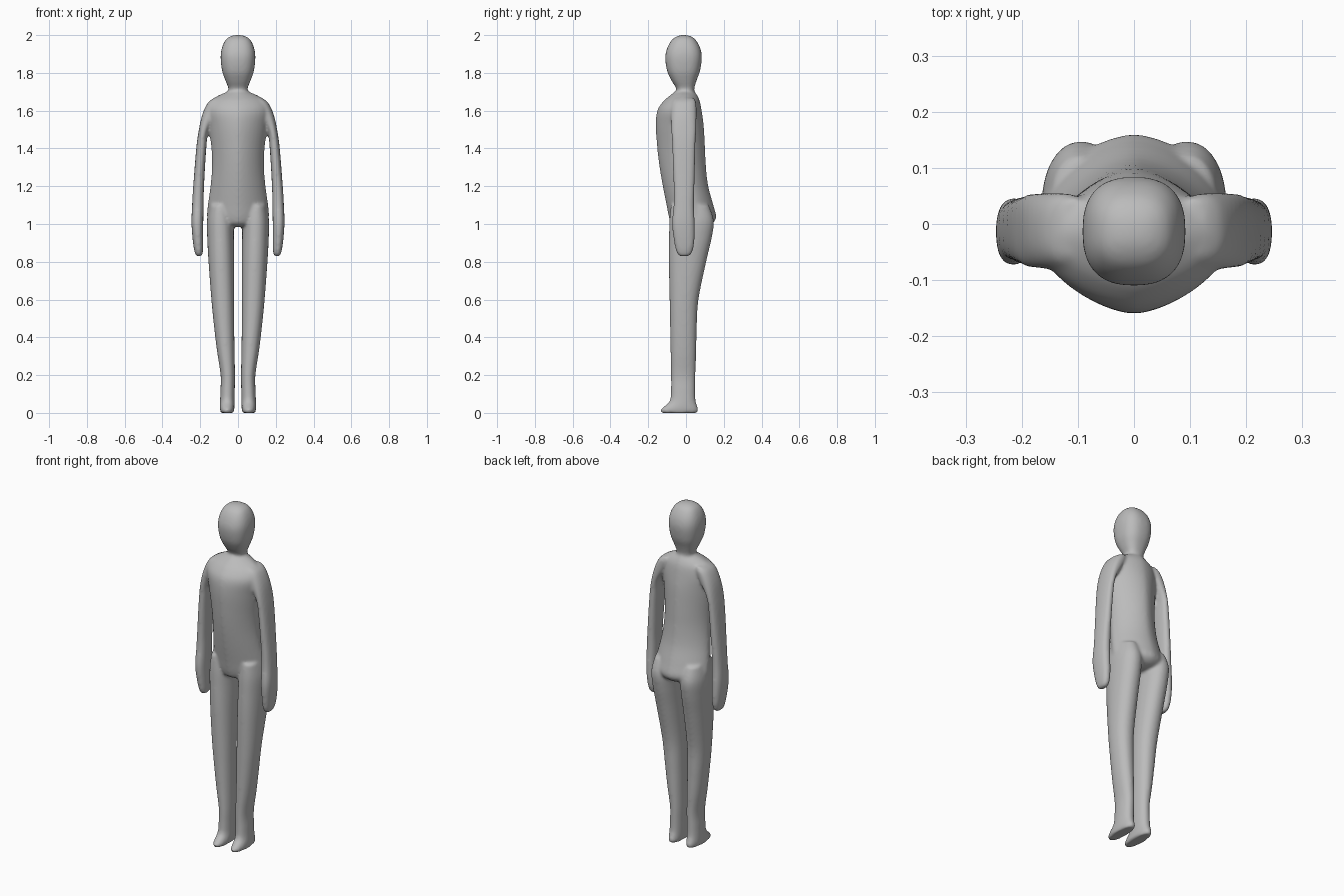
import bpy, bmesh
from math import cos, sin, tau
from mathutils import Vector

cube = bpy.data.objects.get("Cube")
if cube:
    bpy.data.objects.remove(cube)

SIDES, STEPS = 40, 5


def spline(rows):
    """Smoothly resample the section rows."""
    rows = [Vector(r) for r in rows]
    out = []
    for i in range(len(rows) - 1):
        a, b = rows[max(i - 1, 0)], rows[i]
        c, d = rows[i + 1], rows[min(i + 2, len(rows) - 1)]
        for k in range(STEPS):
            t = k / STEPS
            out.append(b + (c - a) * t / 2 + (2 * a - 5 * b + 4 * c - d) * t * t / 2
                       + (3 * b - a - 3 * c + d) * t ** 3 / 2)
    return out + [rows[-1]]


def power(v, e):
    return (1 if v > 0 else -1) * abs(v) ** e


def loft(bm, rows, roundness, mirror=1):
    """Skin sections of (z, x min, x max, y front, y back)."""
    rings = []
    for z, x0, x1, y0, y1 in spline(rows):
        cx, cy, rx, ry = (x0 + x1) / 2, (y0 + y1) / 2, (x1 - x0) / 2, (y1 - y0) / 2
        e = 2 / roundness
        ring = []
        for i in range(SIDES):
            a = tau * i / SIDES
            ring.append(bm.verts.new((mirror * (cx + rx * power(cos(a), e)),
                                      cy + ry * power(sin(a), e), z)))
        rings.append(ring)
    for low, high in zip(rings, rings[1:]):
        for i in range(SIDES):
            j = (i + 1) % SIDES
            bm.faces.new((low[i], low[j], high[j], high[i]))
    bm.faces.new(rings[0])
    bm.faces.new(rings[-1])


def sym(z, half, front, back):
    return (z, -half, half, front, back)


torso = [sym(.985, .07, -.04, .09), sym(1.0, .13, -.075, .135), sym(1.035, .163, -.09, .16),
         sym(1.1, .16, -.103, .145), sym(1.2, .146, -.123, .118), sym(1.3, .138, -.14, .106),
         sym(1.4, .141, -.152, .101), sym(1.52, .156, -.16, .094), sym(1.6, .17, -.152, .083),
         sym(1.65, .15, -.12, .073), sym(1.68, .105, -.085, .06), sym(1.7, .06, -.06, .047),
         sym(1.72, .045, -.045, .04)]

head = [sym(1.64, .05, -.05, .04), sym(1.69, .05, -.05, .042), sym(1.72, .051, -.053, .044),
        sym(1.76, .067, -.077, .056), sym(1.81, .084, -.1, .074), sym(1.88, .092, -.11, .084),
        sym(1.93, .086, -.1, .076), sym(1.97, .069, -.079, .055), sym(1.99, .048, -.055, .033),
        sym(2.0, .02, -.028, .005)]

arm = [(.828, .198, .217, -.03, .008), (.845, .187, .228, -.048, .03), (.9, .184, .238, -.062, .044),
       (1.0, .184, .246, -.074, .046), (1.1, .182, .243, -.066, .043), (1.2, .18, .237, -.066, .045),
       (1.4, .168, .221, -.073, .05), (1.5, .155, .207, -.078, .054), (1.58, .11, .189, -.08, .056),
       (1.64, .08, .161, -.075, .054), (1.665, .08, .13, -.06, .045)]

leg = [(0, .024, .091, -.13, .06), (.015, .02, .095, -.136, .066), (.035, .019, .096, -.115, .06),
       (.065, .018, .095, -.086, .051), (.12, .017, .093, -.08, .049), (.2, .016, .092, -.08, .05),
       (.32, .018, .11, -.082, .054), (.45, .02, .126, -.084, .057), (.6, .021, .141, -.087, .066),
       (.8, .021, .156, -.091, .107), (.93, .022, .163, -.09, .137), (1.02, .024, .164, -.088, .147),
       (1.1, .04, .15, -.08, .12)]

# Head, torso and limbs in one mesh
bm = bmesh.new()
loft(bm, torso, 1.65)
loft(bm, head, 2.5)
for side in (1, -1):
    loft(bm, arm, 2.4, side)
    loft(bm, leg, 2.15, side)
bmesh.ops.recalc_face_normals(bm, faces=bm.faces)
mesh = bpy.data.meshes.new("body")
bm.to_mesh(mesh)
bm.free()
body = bpy.data.objects.new("body", mesh)
bpy.context.collection.objects.link(body)

# Plain grey skin
grey = bpy.data.materials.new("grey")
grey.use_nodes = True
colour = (.5, .5, .5, 1)
grey.diffuse_color = colour
grey.node_tree.nodes["Principled BSDF"].inputs["Base Color"].default_value = colour
mesh.materials.append(grey)

# Fuse the parts into one soft skin
fuse = body.modifiers.new("fuse", 'REMESH')
fuse.mode = 'VOXEL'
fuse.voxel_size = .0075
fuse.use_smooth_shade = True
soften = body.modifiers.new("soften", 'SMOOTH')
soften.factor = .5
soften.iterations = 10
